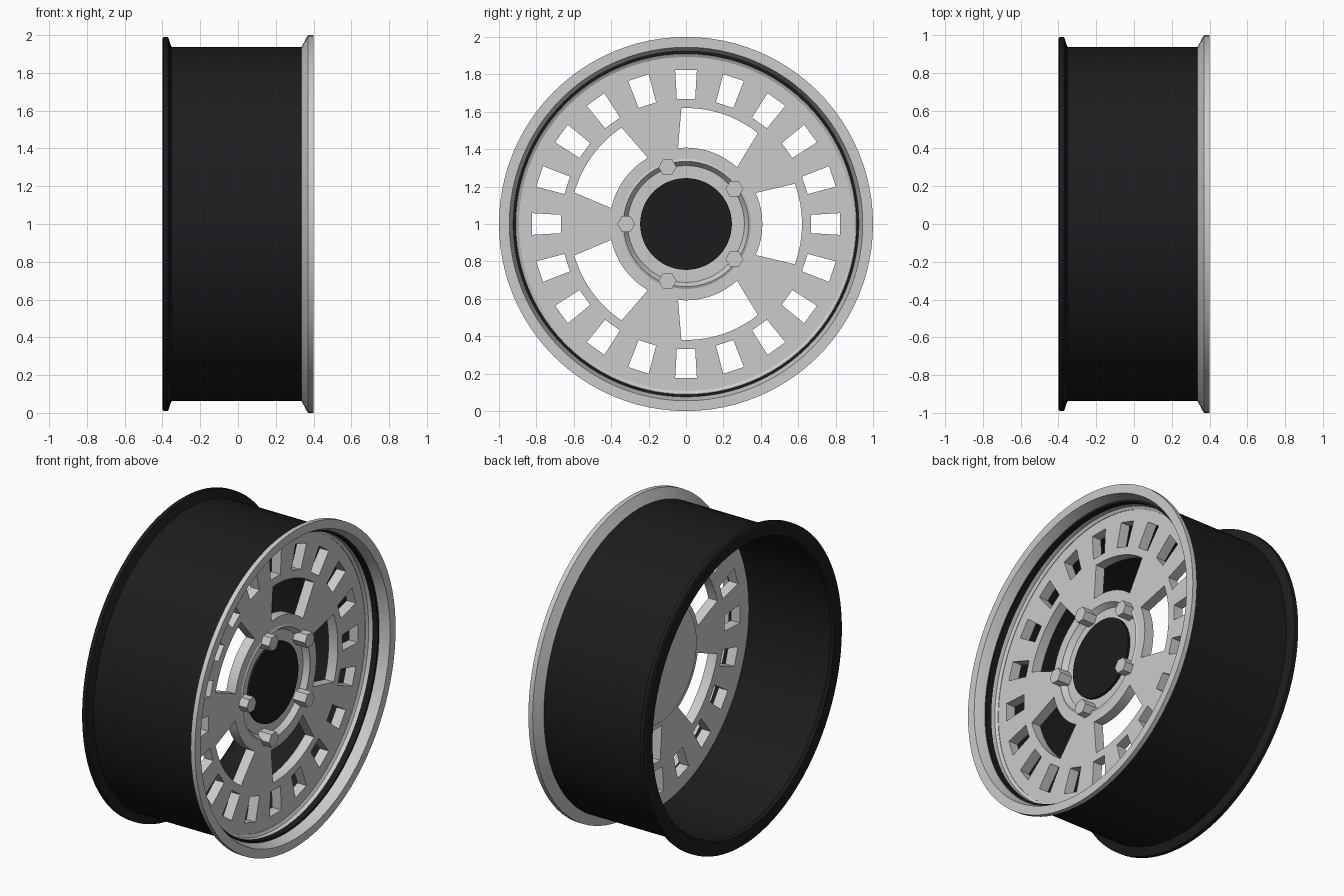
import bpy, bmesh
from math import sin, cos, pi, radians
from mathutils import Matrix

if "Cube" in bpy.data.objects:
    bpy.data.objects.remove(bpy.data.objects["Cube"])

# local x,y,z -> world y,z,x, centred on the axle
AXLE = Matrix(((0, 0, 1, 0), (1, 0, 0, 0), (0, 1, 0, 1), (0, 0, 0, 1)))

black = bpy.data.materials.new("black_paint")
black.diffuse_color = (0.012, 0.012, 0.014, 1)
black.use_nodes = True
black.node_tree.nodes["Principled BSDF"].inputs["Base Color"].default_value = black.diffuse_color


def finish(ob, mat=None, smooth=True):
    bpy.ops.object.select_all(action='DESELECT')
    ob.select_set(True)
    bpy.context.view_layer.objects.active = ob
    if mat:
        ob.data.materials.append(mat)
    if smooth:
        bpy.ops.object.shade_smooth_by_angle(angle=radians(25))


def lathe(name, profile, closed=True, mat=None, n=96, smooth=True, at=(0, 0)):
    """Revolve (x, radius) points around the axle direction."""
    bm = bmesh.new()
    rings = []
    for x, r in profile:
        rings.append([bm.verts.new((at[0] + r * cos(2 * pi * i / n),
                                    at[1] + r * sin(2 * pi * i / n), x))
                      for i in range(n)])
    pairs = list(zip(rings, rings[1:]))
    if closed:
        pairs.append((rings[-1], rings[0]))
    else:
        bm.faces.new(rings[0])
        bm.faces.new(rings[-1])
    for a, b in pairs:
        for i in range(n):
            j = (i + 1) % n
            bm.faces.new((a[i], a[j], b[j], b[i]))
    bmesh.ops.recalc_face_normals(bm, faces=bm.faces)
    me = bpy.data.meshes.new(name)
    bm.to_mesh(me)
    bm.free()
    ob = bpy.data.objects.new(name, me)
    bpy.context.collection.objects.link(ob)
    ob.matrix_world = AXLE
    finish(ob, mat, smooth)
    return ob


def arc(r, a0, a1, n):
    return [(r * cos(radians(a0 + (a1 - a0) * i / n)),
             r * sin(radians(a0 + (a1 - a0) * i / n))) for i in range(n + 1)]


def turn(pts, deg):
    c, s = cos(radians(deg)), sin(radians(deg))
    return [(x * c - y * s, x * s + y * c) for x, y in pts]


# black barrel with rear flange
lathe("barrel", [(-0.4, 0.905), (-0.4, 0.98), (-0.395, 0.99), (-0.37, 0.99),
                 (-0.352, 0.937), (0.338, 0.937), (0.338, 0.912), (-0.36, 0.912),
                 (-0.385, 0.895)], mat=black)

# polished front lip
lathe("front_lip", [(0.335, 0.935), (0.37, 1.0), (0.4, 1.0), (0.4, 0.945),
                    (0.30, 0.912), (0.275, 0.91), (0.265, 0.893), (0.2, 0.893),
                    (0.2, 0.925), (0.335, 0.925)])

# face disc outline with 20 slots and 5 large windows
outlines = [arc(0.9, 0, 360, 96)[:-1], arc(0.345, 0, 360, 96)[:-1]]
slot = [(0.668, -0.049), (0.823, -0.058), (0.823, 0.058), (0.668, 0.049)]
outlines += [turn(slot, 18 * k) for k in range(20)]
window = arc(0.62, -20.3, 20.3, 16) + arc(0.408, 24, -24, 16)
outlines += [turn(window, 72 * k) for k in range(5)]
cu = bpy.data.curves.new("face_disc", 'CURVE')
cu.dimensions = '2D'
cu.fill_mode = 'BOTH'
cu.extrude = 0.032
for pts in outlines:
    sp = cu.splines.new('POLY')
    sp.points.add(len(pts) - 1)
    for p, (x, y) in zip(sp.points, pts):
        p.co = (x, y, 0, 1)
    sp.use_cyclic_u = True
disc = bpy.data.objects.new("face_disc", cu)
bpy.context.collection.objects.link(disc)
disc.matrix_world = AXLE @ Matrix.Translation((0, 0, 0.23))
finish(disc, smooth=False)
bpy.ops.object.convert(target='MESH')
disc = bpy.context.object
disc.name = "face_disc"
finish(disc)

# recessed hub with solid back
lathe("hub", [(0.185, 0.37), (0.2, 0.37), (0.2, 0.347), (0.262, 0.347), (0.268, 0.335),
              (0.235, 0.312), (0.235, 0.2)], closed=False)
lathe("centre_cap", [(0.22, 0.245), (0.25, 0.245)], closed=False, mat=black)

# five hex lug nuts
for k in range(5):
    a = radians(180 + 72 * k)
    lathe("lug_nut_%d" % (k + 1), [(0.22, 0.048), (0.32, 0.048)], closed=False,
          n=6, smooth=False, at=(0.32 * cos(a), 0.32 * sin(a)))
